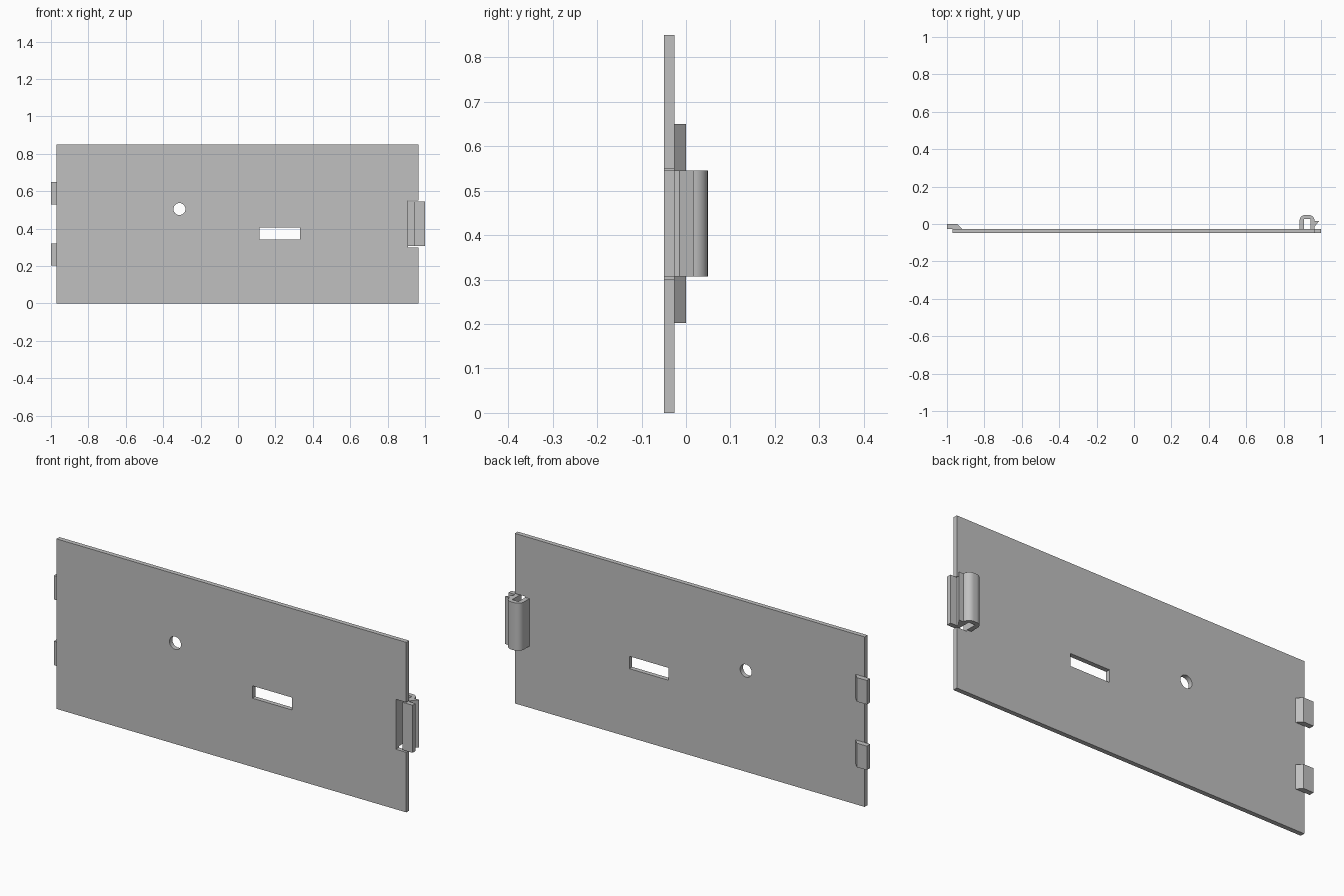
import bpy, bmesh
from math import sin, cos, pi, radians

cube = bpy.data.objects.get("Cube")
if cube:
    bpy.data.objects.remove(cube, do_unlink=True)

grey = bpy.data.materials.new("plain grey")
grey.use_nodes = True
colour = (0.53, 0.53, 0.53, 1)
grey.diffuse_color = colour
grey.node_tree.nodes["Principled BSDF"].inputs["Base Color"].default_value = colour


def arc(cx, cy, r, start, end, steps):
    """Points along a circular arc, angles in degrees."""
    angles = [radians(start + (end - start) * i / steps) for i in range(steps + 1)]
    return [(cx + r * cos(a), cy + r * sin(a)) for a in angles]


def rectangle(x0, x1, y0, y1):
    return [(x0, y0), (x1, y0), (x1, y1), (x0, y1)]


def extrude_outline(name, outlines, low, high, upright=False):
    """Solid from closed outlines (the later ones are holes).
    Runs along z, or along y when upright."""
    curve = bpy.data.curves.new(name, 'CURVE')
    curve.dimensions = '2D'
    curve.fill_mode = 'BOTH'
    curve.extrude = (high - low) / 2
    for points in outlines:
        spline = curve.splines.new('POLY')
        spline.points.add(len(points) - 1)
        for p, (x, y) in zip(spline.points, points):
            p.co = (x, y, 0, 1)
        spline.use_cyclic_u = True
    obj = bpy.data.objects.new(name, curve)
    bpy.context.collection.objects.link(obj)
    middle = (low + high) / 2
    obj.location = (0, middle, 0) if upright else (0, 0, middle)
    if upright:
        obj.rotation_euler.x = pi / 2
    bpy.ops.object.select_all(action='DESELECT')
    obj.select_set(True)
    bpy.context.view_layer.objects.active = obj
    bpy.ops.object.convert(target='MESH')
    obj = bpy.context.object
    # Weld caps to walls
    bm = bmesh.new()
    bm.from_mesh(obj.data)
    bmesh.ops.remove_doubles(bm, verts=bm.verts, dist=0.0001)
    bmesh.ops.recalc_face_normals(bm, faces=bm.faces)
    bm.to_mesh(obj.data)
    bm.free()
    obj.data.materials.clear()
    obj.data.materials.append(grey)
    bpy.ops.object.shade_smooth_by_angle(angle=radians(30))
    return obj


FRONT, BACK = -0.049, -0.026

# Cover plate with clip notch, round hole and slot
plate = [(-0.97, 0), (0.965, 0), (0.965, 0.30), (0.908, 0.30),
         (0.908, 0.55), (0.965, 0.55), (0.965, 0.85), (-0.97, 0.85)]
round_hole = arc(-0.313, 0.505, 0.032, 0, 345, 23)
slot = rectangle(0.114, 0.332, 0.343, 0.405)
extrude_outline("cover_plate", [plate, round_hole, slot], FRONT, BACK, upright=True)

# Springy latch: arch, barb and finger lip
latch = [(0.885, BACK), (0.908, BACK), (0.908, 0.027), (0.943, 0.027),
         (0.943, FRONT), (1.0, FRONT), (1.0, BACK), (0.965, BACK),
         (0.965, -0.015), (0.99, 0.017), (0.965, 0.017)]
latch += arc(0.933, 0.017, 0.032, 0, 90, 8)[1:]
latch += arc(0.917, 0.017, 0.032, 90, 180, 8)
extrude_outline("latch", [latch], 0.307, 0.545)

# Two hooking tabs on the opposite edge
tab = [(-1.0, BACK), (-0.92, BACK), (-0.945, 0), (-1.0, 0)]
for name, low in (("lower_tab", 0.202), ("upper_tab", 0.53)):
    extrude_outline(name, [tab], low, low + 0.12)
